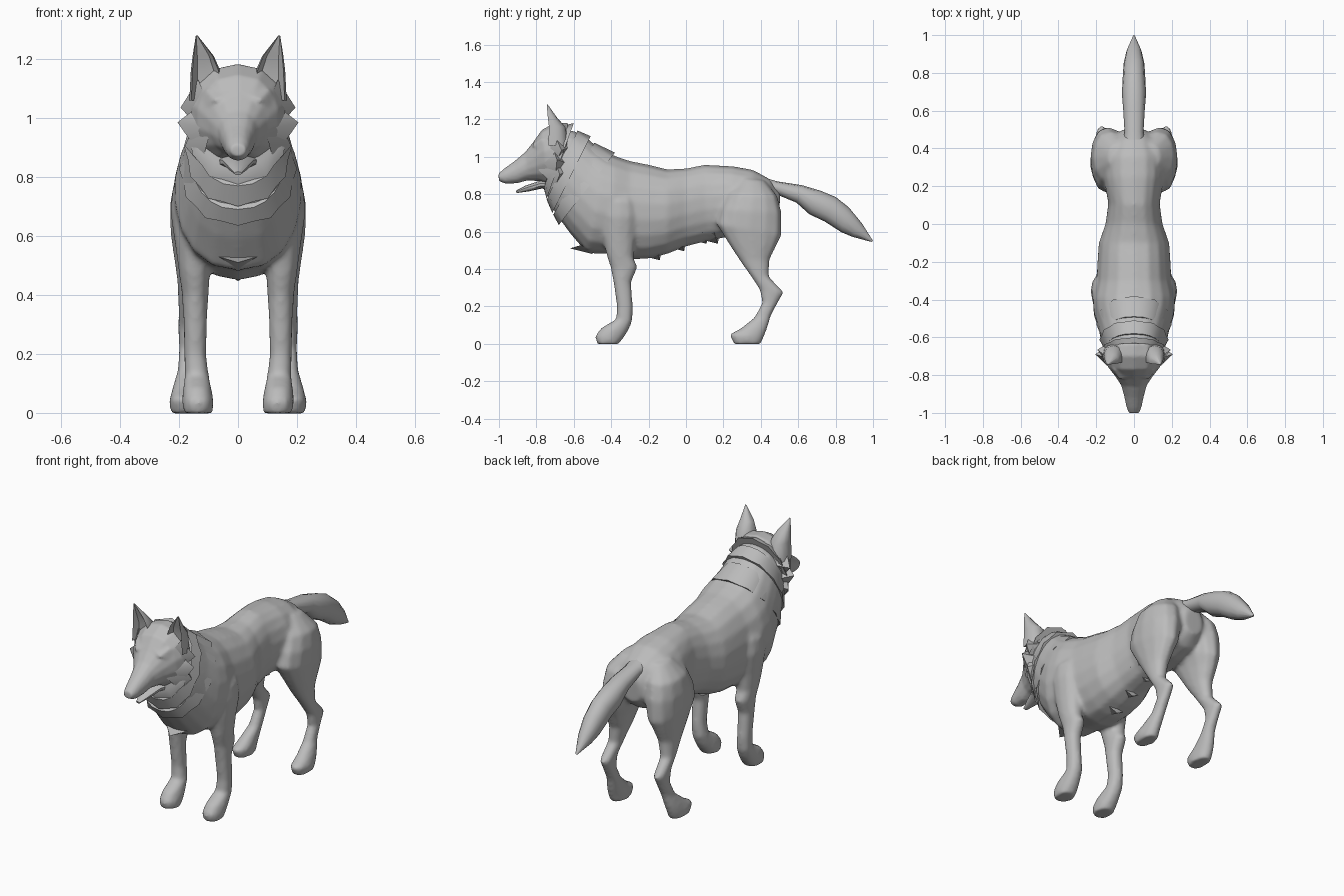
import bpy, bmesh, math
from mathutils import Vector

fur = bpy.data.materials.new("grey fur")
fur.diffuse_color = (0.5, 0.5, 0.5, 1)


def select(*obs):
    bpy.ops.object.select_all(action='DESELECT')
    for o in obs:
        o.select_set(True)
    bpy.context.view_layer.objects.active = obs[0]


def finish(bm, name, mirror=False, angle=50):
    bmesh.ops.recalc_face_normals(bm, faces=bm.faces)
    me = bpy.data.meshes.new(name)
    bm.to_mesh(me)
    bm.free()
    me.materials.append(fur)
    ob = bpy.data.objects.new(name, me)
    bpy.context.collection.objects.link(ob)
    select(ob)
    if mirror:
        ob.modifiers.new("mirror", 'MIRROR').use_mirror_merge = False
        bpy.ops.object.modifier_apply(modifier="mirror")
    bpy.ops.object.shade_smooth_by_angle(angle=math.radians(angle))
    return ob


def loft(name, sections, mirror=False, sides=14, jag=0.0, hollow=False):
    """Section: two outline points (y, z), (y, z), half width, x centre."""
    bm = bmesh.new()
    rings = []
    for k, s in enumerate(sections):
        ya, za, yb, zb, w = s[:5]
        x = s[5] if len(s) > 5 else 0.0
        a, b = Vector((x, ya, za)), Vector((x, yb, zb))
        mid, half = (a + b) / 2, (a - b) / 2
        ring = []
        for i in range(sides):
            t = 2 * math.pi * i / sides
            c, sn = math.cos(t), math.sin(t)
            sn = math.copysign(abs(sn) ** 0.85, sn)
            if hollow and c > 0.8:
                c = 0.0
            p = half * c + Vector((w * sn, 0, 0))
            if jag and k == len(sections) - 1 and i % 2:
                p *= 1 - jag
            ring.append(bm.verts.new(mid + p))
        rings.append(ring)
    for r, q in zip(rings, rings[1:]):
        for i in range(sides):
            j = (i + 1) % sides
            bm.faces.new((r[i], r[j], q[j], q[i]))
    bm.faces.new(rings[0])
    bm.faces.new(rings[-1])
    return finish(bm, name, mirror)


def peak(name, ring, tip, mirror=True):
    """Fan of faces from a base ring to a tip."""
    bm = bmesh.new()
    vs = [bm.verts.new(p) for p in ring]
    t = bm.verts.new(tip)
    for i in range(len(vs)):
        bm.faces.new((vs[i], vs[(i + 1) % len(vs)], t))
    bm.faces.new(vs)
    return finish(bm, name, mirror, 60)


def fuse(parts, name, voxel, smooth):
    """Join overlapping parts into one blended skin."""
    select(*parts)
    bpy.ops.object.join()
    ob = parts[0]
    ob.name = name
    m = ob.modifiers.new("skin", 'REMESH')
    m.mode, m.voxel_size = 'VOXEL', voxel
    m = ob.modifiers.new("blend", 'SMOOTH')
    m.factor, m.iterations = 0.5, smooth
    for n in ("skin", "blend"):
        bpy.ops.object.modifier_apply(modifier=n)
    bpy.ops.object.shade_smooth()
    return ob


# Torso and neck, rump to throat
torso = loft("torso", [
    (.505, .81, .495, .66, .06), (.45, .88, .43, .60, .125),
    (.36, .93, .33, .575, .16), (.25, .950, .22, .57, .16),
    (.10, .958, .12, .55, .137), (0, .938, 0, .52, .152),
    (-.10, .933, -.10, .48, .188), (-.20, .958, -.20, .455, .195),
    (-.30, .978, -.30, .45, .20), (-.38, 1.005, -.42, .48, .22),
    (-.42, 1.025, -.53, .485, .215), (-.48, 1.06, -.62, .59, .19),
    (-.53, 1.10, -.70, .70, .17), (-.60, 1.14, -.74, .79, .15),
    (-.66, 1.14, -.76, .88, .12)], sides=18)

# Front legs with paws
front = loft("front_leg", [
    (-.43, .86, -.27, .86, .04, .12), (-.46, .76, -.26, .76, .078, .145),
    (-.46, .68, -.25, .68, .083, .147),
    (-.45, .58, -.27, .56, .066, .148), (-.427, .48, -.28, .46, .052, .148),
    (-.402, .40, -.258, .41, .046, .145), (-.387, .32, -.293, .33, .041, .145),
    (-.37, .20, -.283, .19, .038, .145), (-.375, .13, -.287, .12, .042, .14),
    (-.455, .085, -.308, .07, .05, .138), (-.488, .04, -.33, .035, .054, .136),
    (-.475, -.002, -.36, -.002, .05, .135)], True, 12)

# Hind legs: haunch, hock and paw
hind = loft("hind_leg", [
    (.29, .885, .42, .875, .05, .085), (.22, .80, .49, .79, .093, .122),
    (.18, .72, .513, .70, .097, .134), (.162, .64, .513, .58, .085, .144),
    (.218, .55, .487, .53, .069, .15), (.283, .45, .448, .45, .051, .155),
    (.347, .36, .443, .36, .038, .165), (.392, .29, .525, .275, .033, .17),
    (.407, .22, .492, .22, .03, .17), (.365, .14, .455, .15, .033, .172),
    (.288, .08, .435, .08, .042, .182), (.23, .05, .415, .03, .048, .186),
    (.255, -.002, .40, -.002, .044, .185)], True, 12)
fuse([torso, front, hind], "body_and_legs", .011, 8)

# Overlapping ruffs of neck fur
ruffs = [
    [(-.66, 1.165, -.76, .83, .14), (-.60, 1.18, -.745, .775, .175)],
    [(-.58, 1.14, -.745, .77, .15), (-.51, 1.11, -.715, .70, .183)],
    [(-.49, 1.075, -.71, .69, .165), (-.38, 1.022, -.68, .635, .20)]]
for i, r in enumerate(ruffs):
    loft("neck_ruff_%d" % (i + 1), r, sides=24, jag=.05)

# Head: skull, muzzle, pointed cheeks and brows
skull = loft("skull", [
    (-1.003, .91, -1.0, .87, .027), (-.975, .935, -.965, .855, .04),
    (-.92, .975, -.90, .858, .053), (-.86, 1.025, -.85, .873, .068),
    (-.82, 1.075, -.79, .87, .10), (-.77, 1.145, -.74, .85, .14),
    (-.70, 1.183, -.70, .83, .165), (-.63, 1.183, -.66, .85, .14)])
brow = peak("brow", [(.0, -.80, 1.10), (.11, -.77, 1.10), (.13, -.76, 1.03),
                     (.04, -.80, 1.02)], (.075, -.825, 1.06))
fuse([skull, brow], "head", .008, 4)
for z, tip in ((1.05, (.195, -.665, 1.035)), (.96, (.205, -.69, .985)),
               (.93, (.18, -.675, .905))):
    peak("cheek_tuft", [(.10, -.79, z), (.135, -.71, z + .08),
                        (.11, -.62, z), (.125, -.70, z - .09)], tip)

# Ears with a hollow front, and open lower jaw
loft("ear", [
    (-.77, 1.06, -.63, 1.06, .06, .105), (-.762, 1.16, -.645, 1.16, .05, .11),
    (-.755, 1.21, -.69, 1.21, .036, .118),
    (-.746, 1.28, -.74, 1.28, .003, .14)], True, 12, 0, True)
loft("lower_jaw", [
    (-.91, .818, -.905, .806, .012), (-.86, .845, -.84, .815, .033),
    (-.78, .872, -.77, .83, .055), (-.72, .88, -.72, .82, .08)], sides=10)

# Bushy tail
loft("tail", [
    (.43, .885, .42, .78, .06), (.49, .868, .48, .80, .05),
    (.62, .848, .59, .755, .057), (.72, .818, .66, .692, .064),
    (.80, .785, .74, .655, .06), (.87, .73, .83, .597, .055),
    (.94, .645, .89, .572, .04), (1.0, .55, .99, .545, .005)], sides=12)

# Ragged belly and chest fur
for y, z in ((.15, .535), (.09, .535), (-.03, .495), (-.16, .447), (-.52, .48)):
    peak("belly_tuft", [(-.10, y, z + .06), (0, y - .10, z + .03),
                        (.10, y, z + .06), (0, y + .03, z + .06)],
         (0, y + .02, z), False)
